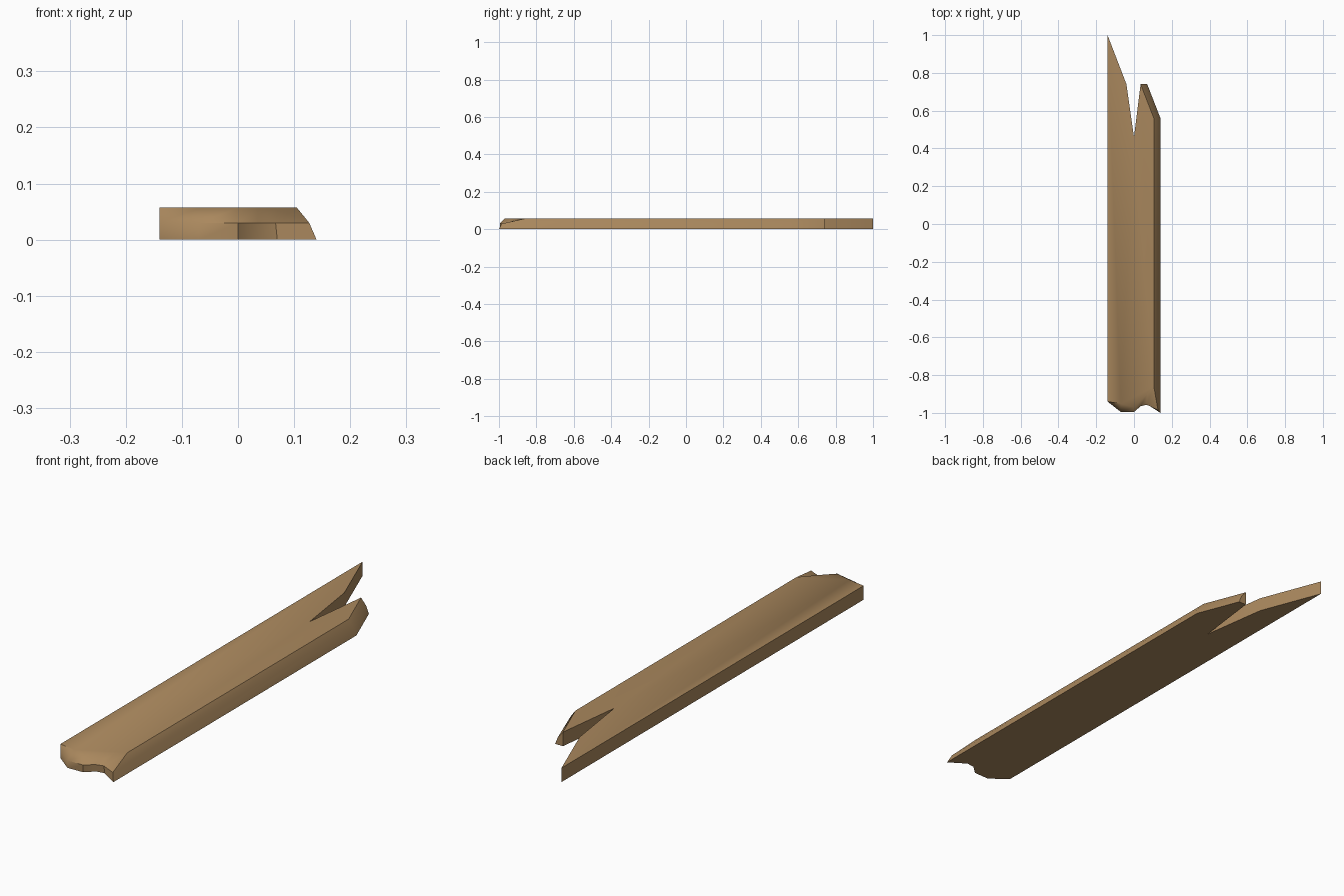
import bpy, bmesh, math

if "Cube" in bpy.data.objects:
    bpy.data.objects.remove(bpy.data.objects["Cube"])

# Outline of the broken plank at three heights, counter-clockwise from front left
bottom = [(-.14, -.94), (-.07, -.995), (0, -.993), (.035, -.96), (.07, -.955), (.14, -1),
          (.14, .56), (.07, .74), (.035, .74), (0, .46), (-.04, .74), (-.14, 1)]
middle = [(-.14, -.94), (-.07, -.995), (0, -.995), (.035, -.965), (.067, -.957), (.127, -.985),
          (.125, .56), (.058, .74), (.035, .74), (0, .46), (-.04, .74), (-.14, 1)]
top = [(-.14, -.94), (-.07, -.952), (0, -.97), (.035, -.935), (.07, -.898), (.105, -.86),
       (.105, .56), (.035, .74), (.035, .74), (0, .46), (-.04, .74), (-.14, 1)]

bm = bmesh.new()
rings = [[bm.verts.new((x, y, z)) for x, y in outline]
         for outline, z in ((bottom, 0), (middle, .03), (top, .057))]

# Side walls between neighbouring outlines
n = len(bottom)
for low, high in zip(rings, rings[1:]):
    for i in range(n):
        j = (i + 1) % n
        bm.faces.new((low[i], low[j], high[j], high[i]))

# Flat underside and top
bm.faces.new(rings[0][::-1])
bm.faces.new(rings[2])
bmesh.ops.remove_doubles(bm, verts=bm.verts, dist=1e-4)
bmesh.ops.recalc_face_normals(bm, faces=bm.faces)

mesh = bpy.data.meshes.new("broken_plank")
bm.to_mesh(mesh)
bm.free()
plank = bpy.data.objects.new("broken_plank", mesh)
bpy.context.collection.objects.link(plank)

wood = bpy.data.materials.new("brown wood")
wood.diffuse_color = (.40, .245, .11, 1)
wood.use_nodes = True
wood.node_tree.nodes["Principled BSDF"].inputs["Base Color"].default_value = wood.diffuse_color
mesh.materials.append(wood)

# Soft shading on the splintered ends, crisp long edges
bpy.context.view_layer.objects.active = plank
plank.select_set(True)
bpy.ops.object.shade_smooth_by_angle(angle=math.radians(40))
